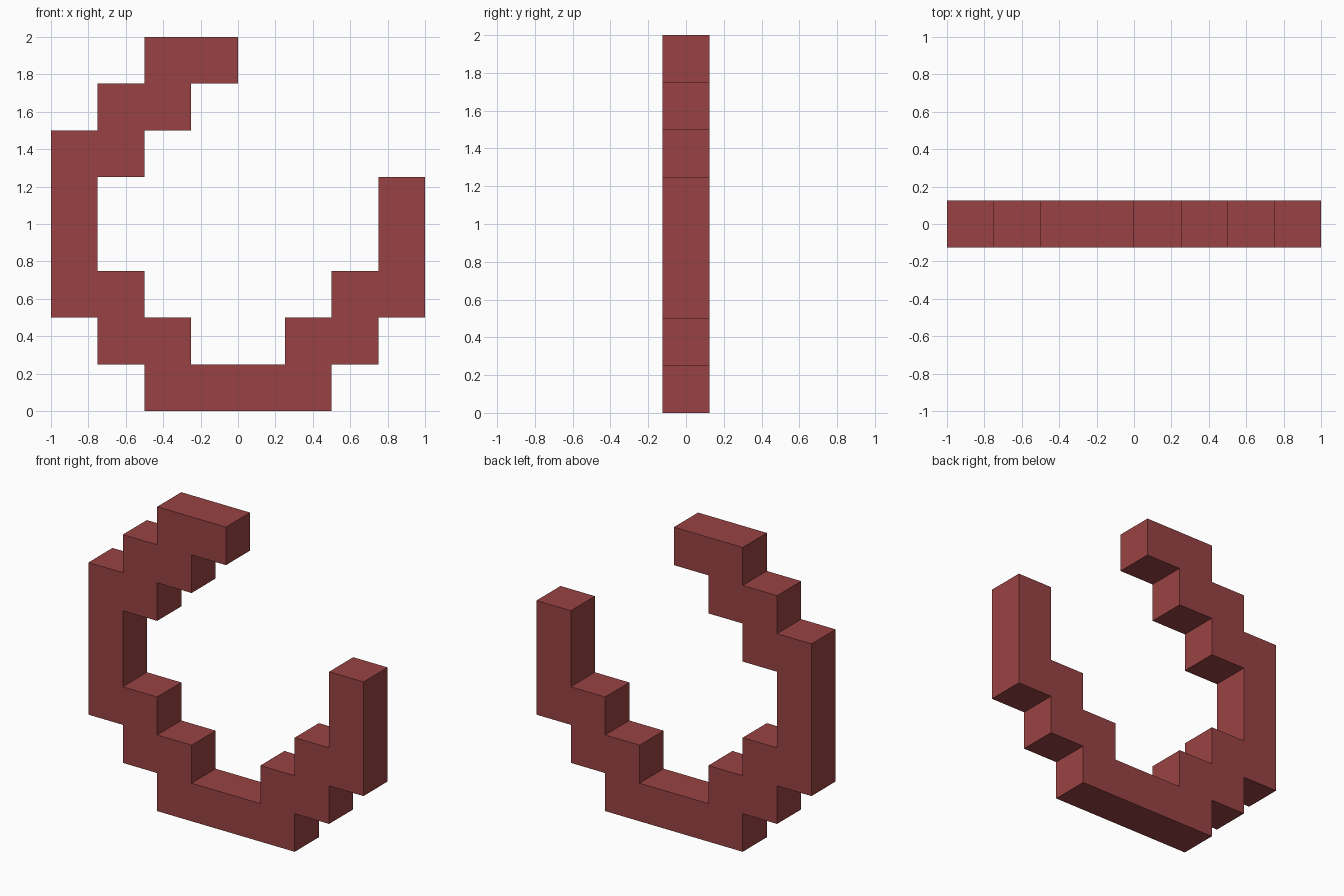
import bpy, bmesh
from mathutils import Vector

if "Cube" in bpy.data.objects:
    bpy.data.objects.remove(bpy.data.objects["Cube"])

S = 0.25  # edge of one block

# Filled column spans per row, bottom to top (8 x 8 block grid)
ROWS = [
    [(2, 6)],
    [(1, 3), (5, 7)],
    [(0, 2), (6, 8)],
    [(0, 1), (7, 8)],
    [(0, 1), (7, 8)],
    [(0, 2)],
    [(1, 3)],
    [(2, 4)],
]
cells = {(c, r) for r, spans in enumerate(ROWS) for a, b in spans for c in range(a, b)}

bm = bmesh.new()
verts = {}


def vert(c, y, r):
    key = (c, y, r)
    if key not in verts:
        verts[key] = bm.verts.new(Vector(((c - 4) * S, y * S / 2, r * S)))
    return verts[key]


def quad(*corners):
    bm.faces.new([vert(*k) for k in corners])


# Outer skin of the blocky open ring
for c, r in sorted(cells):
    ring = [(c, r), (c + 1, r), (c + 1, r + 1), (c, r + 1)]
    for y in (-1, 1):
        quad(*[(a, y, b) for a, b in ring])
    for i, (dx, dz) in enumerate([(0, -1), (1, 0), (0, 1), (-1, 0)]):
        if (c + dx, r + dz) not in cells:
            (a, b), (d, e) = ring[i], ring[(i + 1) % 4]
            quad((a, -1, b), (a, 1, b), (d, 1, e), (d, -1, e))

# Merge coplanar faces into clean flat sides
bmesh.ops.recalc_face_normals(bm, faces=bm.faces[:])
bmesh.ops.dissolve_limit(bm, angle_limit=0.01, verts=bm.verts[:], edges=bm.edges[:])

mesh = bpy.data.meshes.new("stepped_open_ring")
bm.to_mesh(mesh)
bm.free()

# Dull red colour
red = bpy.data.materials.new("dull red")
red.diffuse_color = (0.32, 0.055, 0.056, 1)
red.use_nodes = True
red.node_tree.nodes["Principled BSDF"].inputs["Base Color"].default_value = red.diffuse_color
mesh.materials.append(red)

ring_obj = bpy.data.objects.new("stepped_open_ring", mesh)
bpy.context.collection.objects.link(ring_obj)
